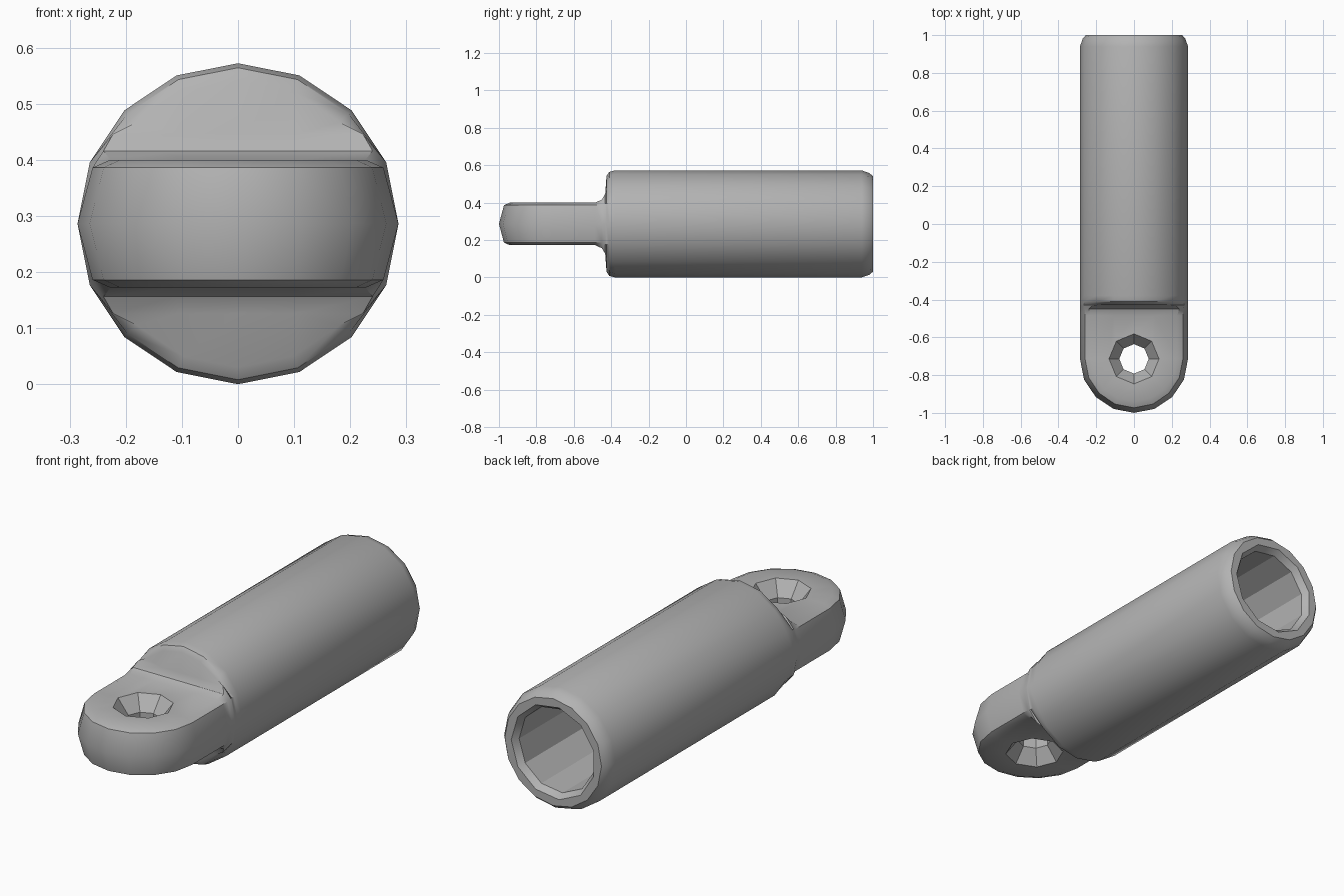
import bpy
import bmesh
from math import sqrt, radians, cos, sin, tau
from mathutils import Vector

cube = bpy.data.objects.get("Cube")
if cube:
    bpy.data.objects.remove(cube, do_unlink=True)

R = 0.286          # body radius, also the height of the axis
PIVOT_Y = -0.714   # centre of the rounded tongue and of its hole
TONGUE = 0.114     # half thickness of the tongue

steel = bpy.data.materials.new("grey_steel")
steel.use_nodes = True
grey = (0.45, 0.45, 0.45, 1)
steel.diffuse_color = grey
steel.node_tree.nodes["Principled BSDF"].inputs["Base Color"].default_value = grey


def section(height=R, inset=0.0, bevel=0.0):
    """Round cross-section cut flat at +-height, as 16 (x, z) points."""
    quarter = []
    for i in range(5):
        a = radians(22.5 * i)
        r = R - (inset if i > 1 else 0)
        x, z = r * cos(a), min(r * sin(a), height)
        if i == 1 and bevel:
            x, z = x - 0.005, 0.1
        if i == 2:
            x = min(sqrt(r * r - z * z), R) - bevel
        quarter.append((x, z))
    quarter[4] = (0.0, quarter[4][1])
    half = quarter + [(-x, z) for x, z in quarter[3::-1]]
    return half + [(x, -z) for x, z in half[7:0:-1]]


def loft(name, rings, cap_end=True):
    """Skin a list of rings that have the same number of points."""
    bm = bmesh.new()
    loops = [[bm.verts.new(p) for p in ring] for ring in rings]
    for a, b in zip(loops, loops[1:]):
        for i in range(len(a)):
            j = (i + 1) % len(a)
            bm.faces.new((a[i], a[j], b[j], b[i]))
    bm.faces.new(loops[0])
    if cap_end:
        bm.faces.new(loops[-1])
    bmesh.ops.remove_doubles(bm, verts=bm.verts, dist=0.0005)
    bmesh.ops.recalc_face_normals(bm, faces=bm.faces)
    mesh = bpy.data.meshes.new(name)
    bm.to_mesh(mesh)
    bm.free()
    mesh.materials.append(steel)
    obj = bpy.data.objects.new(name, mesh)
    bpy.context.collection.objects.link(obj)
    return obj


def lathe(name, profile, sides, origin, axis):
    """Turn (radius, distance) pairs about an axis, y or z."""
    rings = []
    for r, d in profile:
        ring = []
        for i in range(sides):
            a = tau * i / sides
            u, v = r * cos(a), r * sin(a)
            p = Vector((u, d, v)) if axis == "y" else Vector((u, v, d))
            ring.append(p + Vector(origin))
        rings.append(ring)
    return loft(name, rings)


def place(points, y):
    return [(x, y, R + z) for x, z in points]


# Rear end with rounded rim, then the long round body
rings = []
for y, r in [(1.0, 0.255), (0.98, 0.272), (0.94, R)]:
    rings.append(place([(x * r / R, z * r / R) for x, z in section()], y))
rings.append(place(section(), -0.38))

# Rounded shoulder and the fillet down to the flat tongue
rings.append(place(section(inset=0.008), -0.41))
rings.append(place(section(inset=0.03), -0.425))
rings.append(place(section(height=0.16, inset=0.012), -0.432))
rings.append(place(section(height=0.13, bevel=0.015), -0.45))
tongue = section(height=TONGUE, bevel=0.035)
rings.append(place(tongue, -0.485))

# Tongue nose, swept round the pivot
for step in range(5):
    t = radians(22.5 * step)
    rings.append([(x * cos(t), PIVOT_Y - abs(x) * sin(t), R + z) for x, z in tongue])
rod_end = loft("rod_end", rings, cap_end=False)

# Cutters: blind bore with chamfered mouth, and a hole countersunk on both sides
bore = lathe("bore_cutter",
             [(0.235, 1.02), (0.2, 0.97), (0.2, -0.3)],
             11, (0, 0, R), "y")
sink = [(0.145, 0.13), (0.078, 0.045)]
hole = lathe("hole_cutter", sink + [(r, -d) for r, d in sink[::-1]],
             8, (0, PIVOT_Y, R), "z")

bpy.context.view_layer.objects.active = rod_end
for cutter in (bore, hole):
    mod = rod_end.modifiers.new("cut", "BOOLEAN")
    mod.operation = "DIFFERENCE"
    mod.solver = "EXACT"
    mod.object = cutter
    bpy.ops.object.modifier_apply(modifier=mod.name)
    bpy.data.objects.remove(cutter, do_unlink=True)

# Smooth skin with crisp rims
bpy.ops.object.select_all(action="DESELECT")
rod_end.select_set(True)
bpy.ops.object.shade_smooth_by_angle(angle=radians(32))
